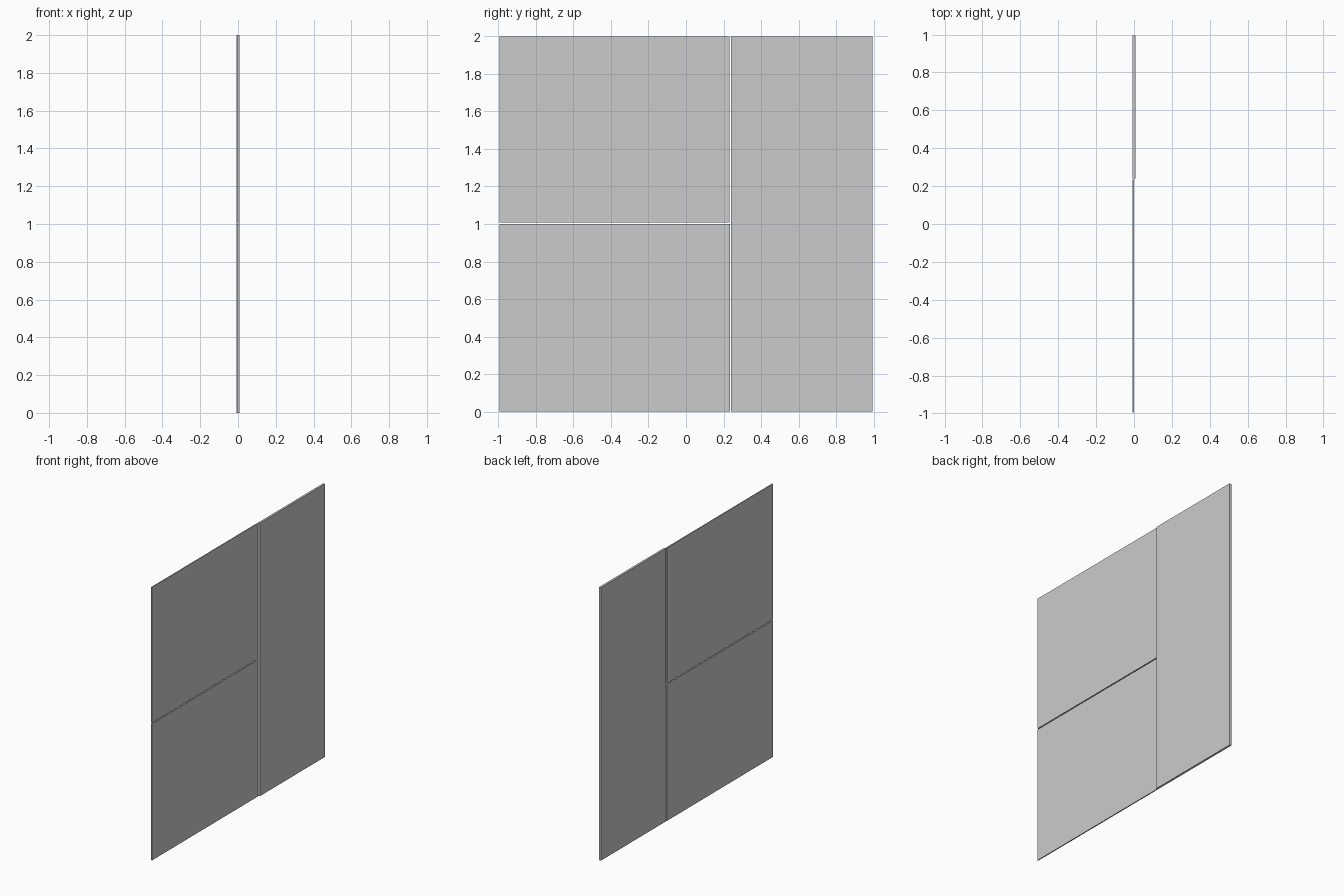
import bpy
import bmesh
from mathutils import Matrix, Vector

if "Cube" in bpy.data.objects:
    bpy.data.objects.remove(bpy.data.objects["Cube"])


def slab(name, low, high):
    """Flat box panel between two opposite corners."""
    low, high = Vector(low), Vector(high)
    bm = bmesh.new()
    bmesh.ops.create_cube(bm, size=1)
    bmesh.ops.scale(bm, vec=high - low, verts=bm.verts)
    mesh = bpy.data.meshes.new(name)
    bm.to_mesh(mesh)
    bm.free()
    obj = bpy.data.objects.new(name, mesh)
    obj.location = (low + high) / 2
    bpy.context.collection.objects.link(obj)
    return obj


# tall thick panel on the +y side
slab("tall_panel", (-0.007, 0.241, 0.0), (0.008, 0.995, 2.0))

# two thinner stacked panels, separated by narrow gaps
slab("lower_panel", (-0.008, -0.995, 0.0), (0.0, 0.234, 1.0))
slab("upper_panel", (-0.008, -0.995, 1.007), (0.0, 0.231, 2.0))
